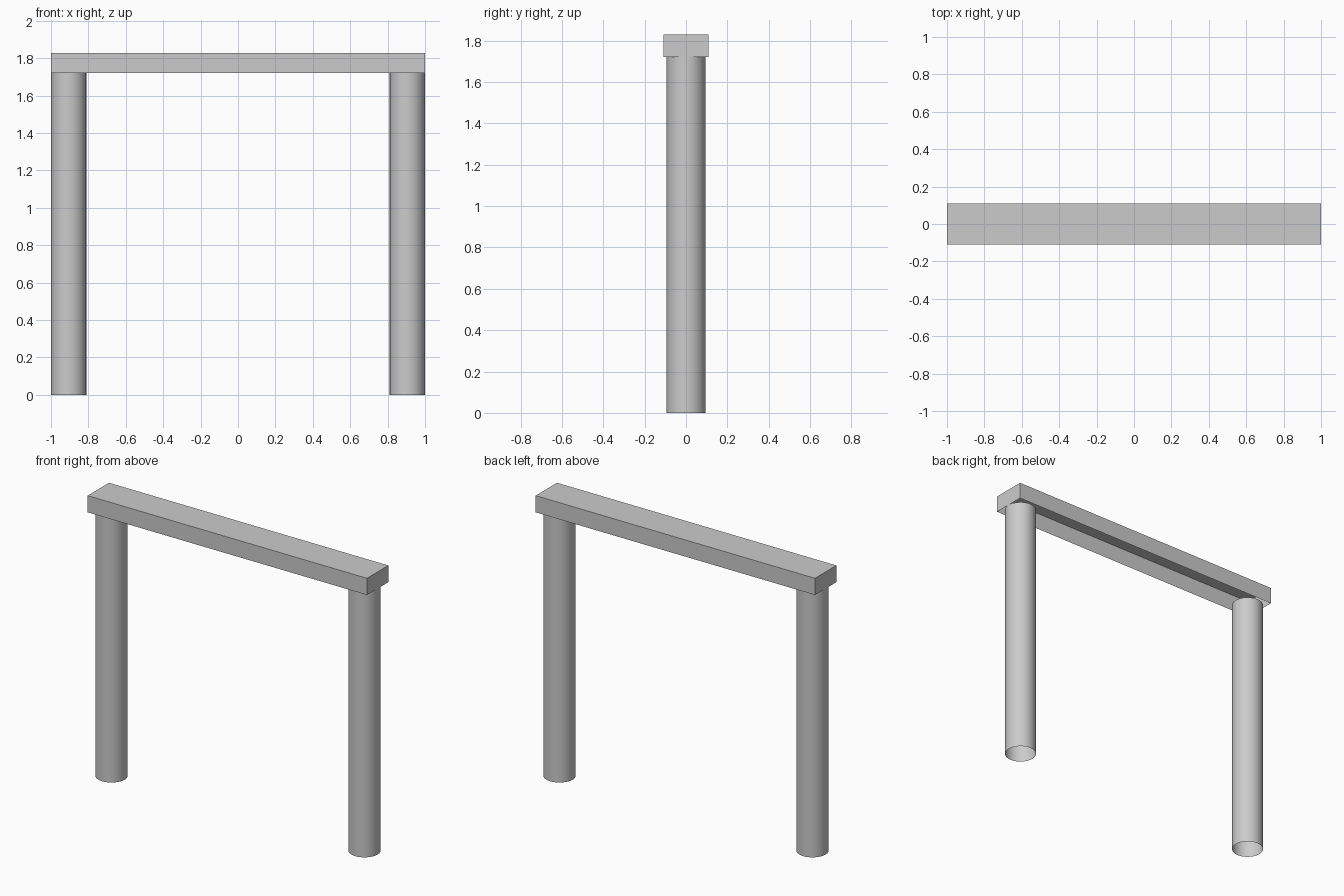
import bpy
import bmesh

if "Cube" in bpy.data.objects:
    bpy.data.objects.remove(bpy.data.objects["Cube"])

POST_R = 0.0945
POST_H = 1.721
BEAM_TOP = 1.829
BEAM_W = 0.218


def add_object(name, bm):
    mesh = bpy.data.meshes.new(name)
    bm.to_mesh(mesh)
    bm.free()
    obj = bpy.data.objects.new(name, mesh)
    bpy.context.collection.objects.link(obj)
    return obj


# Round posts: open-ended tubes
for side, label in ((-1, "left_post"), (1, "right_post")):
    bm = bmesh.new()
    bmesh.ops.create_cone(bm, cap_ends=False, segments=32,
                          radius1=POST_R, radius2=POST_R, depth=POST_H)
    for face in bm.faces:
        face.smooth = True
    post = add_object(label, bm)
    post.location = (side * (1 - POST_R), 0, POST_H / 2)

# Top beam: a box with its underside left open
bm = bmesh.new()
bmesh.ops.create_cube(bm, size=1)
bmesh.ops.scale(bm, verts=bm.verts, vec=(2, BEAM_W, BEAM_TOP - POST_H))
underside = [f for f in bm.faces if f.normal.z < -0.5]
bmesh.ops.delete(bm, geom=underside, context='FACES_ONLY')
beam = add_object("top_beam", bm)
beam.location.z = (BEAM_TOP + POST_H) / 2
